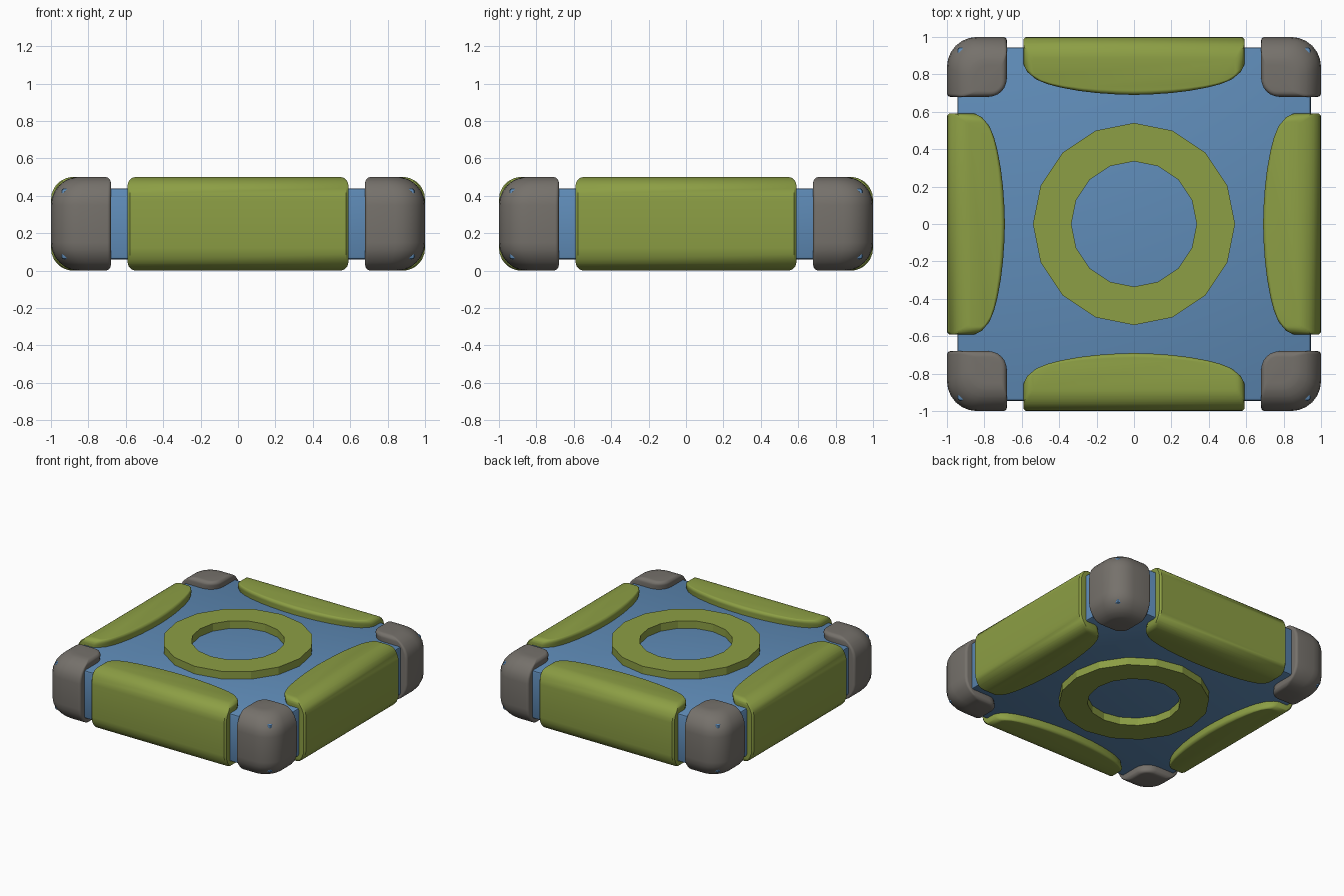
import bpy, bmesh, math
from mathutils import Matrix

if "Cube" in bpy.data.objects:
    bpy.data.objects.remove(bpy.data.objects["Cube"])


def material(name, rgb):
    m = bpy.data.materials.new(name)
    m.diffuse_color = (*rgb, 1)
    m.use_nodes = True
    m.node_tree.nodes["Principled BSDF"].inputs["Base Color"].default_value = m.diffuse_color
    return m


BLUE = material("blue panel", (0.115, 0.262, 0.48))
GREEN = material("green trim", (0.262, 0.342, 0.058))
GREY = material("grey stone", (0.18, 0.166, 0.148))
H = 0.5


def finish(name, bm, mat, angle):
    bmesh.ops.recalc_face_normals(bm, faces=bm.faces)
    me = bpy.data.meshes.new(name)
    bm.to_mesh(me)
    bm.free()
    me.materials.append(mat)
    ob = bpy.data.objects.new(name, me)
    bpy.context.collection.objects.link(ob)
    bpy.ops.object.select_all(action='DESELECT')
    ob.select_set(True)
    bpy.context.view_layer.objects.active = ob
    bpy.ops.object.shade_smooth_by_angle(angle=math.radians(angle))
    return ob


def inset(z, r):
    d = min(z, H - z)
    return 0 if d >= r else r - math.sqrt(max(0, r * r - (r - d) ** 2))


def cushion(name, outline, bounds, radii, mat, turn):
    """Stack a unit outline in layers; each side has its own rounding radius."""
    low = {0.0}
    for r in set(radii):
        low |= {round(r * (1 - math.cos(math.radians(a))), 4) for a in range(15, 91, 15)}
    levels = sorted(low | {H - z for z in low})
    bm = bmesh.new()
    rings = []
    for z in levels:
        i = [inset(z, r) for r in radii]
        x0, x1 = bounds[0] + i[0], bounds[1] - i[1]
        y0, y1 = bounds[2] + i[2], bounds[3] - i[3]
        rings.append([bm.verts.new((x0 + (x1 - x0) * u, y0 + (y1 - y0) * v, z))
                      for u, v in outline])
    n = len(outline)
    for a, b in zip(rings, rings[1:]):
        for k in range(n):
            bm.faces.new((a[k], a[(k + 1) % n], b[(k + 1) % n], b[k]))
    bm.faces.new(rings[0])
    bm.faces.new(rings[-1])
    bm.transform(Matrix.Rotation(turn * math.pi / 2, 4, 'Z'))
    return finish(name, bm, mat, 40)


def rounded_square(radii):
    """Unit square, counter-clockwise from the lower left, one radius per corner."""
    pts = []
    for k, r in enumerate(radii):
        sx, sy = [(0, 0), (1, 0), (1, 1), (0, 1)][k]
        cx, cy = sx + (r if sx == 0 else -r), sy + (r if sy == 0 else -r)
        for s in range(7):
            a = math.radians(180 + 90 * k + 15 * s)
            pts.append((cx + r * math.cos(a), cy + r * math.sin(a)))
    return pts


# Blue core slab
bm = bmesh.new()
bmesh.ops.create_cube(bm, size=1)
bm.transform(Matrix.Translation((0, 0, H / 2)) @ Matrix.Diagonal((1.89, 1.89, 0.38, 1)))
bmesh.ops.bevel(bm, geom=bm.edges[:], offset=0.015, segments=2, profile=0.5, affect='EDGES')
finish("core_slab", bm, BLUE, 40)

# Green bow-shaped side bars and grey corner blocks
right = [(0.59, -0.87), (0.575, -0.835), (0.53, -0.79), (0.47, -0.76),
         (0.4, -0.738), (0.3, -0.716), (0.2, -0.702), (0.1, -0.694)]
curve = right + [(0, -0.69)] + [(-x, y) for x, y in reversed(right)]
bow = [(0, 0.04), (0.01, 0), (0.99, 0), (1, 0.04)]
bow += [((x + 0.59) / 1.18, (y + 1) / 0.31) for x, y in curve]
corner = rounded_square([0.5, 0.06, 0.38, 0.06])
for t, side in enumerate(("front", "right", "back", "left")):
    cushion(side + "_side_bar", bow, (-0.59, 0.59, -1, -0.69),
            (0.045, 0.045, 0.12, 0.025), GREEN, t)
    cushion("corner_block_%d" % (t + 1), corner, (-1, -0.68, -1, -0.68),
            (0.15, 0.03, 0.15, 0.03), GREY, t)

# Sixteen-sided raised rings on the top and underside
for name, z0, z1 in (("top_ring", 0.42, H), ("bottom_ring", 0, 0.08)):
    bm = bmesh.new()
    loops = []
    for r, z in ((0.335, z0), (0.54, z0), (0.54, z1), (0.335, z1)):
        loops.append([bm.verts.new((r * math.cos(k * math.pi / 8),
                                    r * math.sin(k * math.pi / 8), z)) for k in range(16)])
    for j in range(4):
        a, b = loops[j], loops[(j + 1) % 4]
        for k in range(16):
            m = (k + 1) % 16
            bm.faces.new((a[k], a[m], b[m], b[k]))
    finish(name, bm, GREEN, 20)
